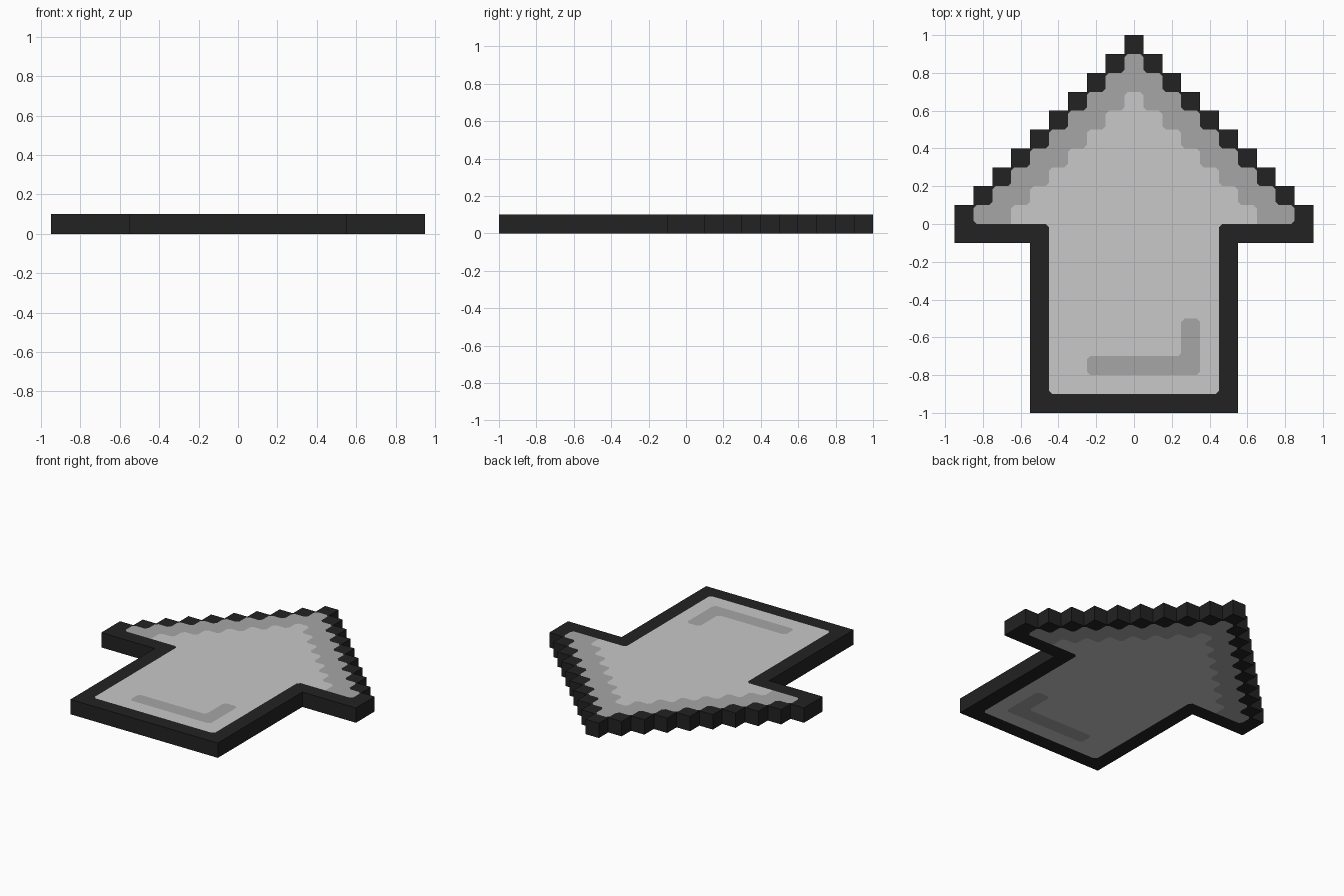
import bpy, bmesh
from mathutils import Vector

if "Cube" in bpy.data.objects:
    bpy.data.objects.remove(bpy.data.objects["Cube"])

S, H, CUT = 0.1, 0.1, 0.018      # cell size, thickness, softened colour corner
COLOURS = {
    "arrow_outline": ("near black", (0.016, 0.016, 0.016, 1)),
    "arrow_shading": ("mid grey", (0.381, 0.381, 0.381, 1)),
    "arrow_fill": ("light grey", (0.578, 0.578, 0.578, 1)),
}
DARK, MID, LIGHT = COLOURS


def part_at(c, r):
    """Part covering column c (0 is the middle) and row r (0 is the tip)."""
    a = abs(c)
    if r < 0 or r > 19:
        return None
    if r < 10:                                   # stepped arrow head
        if a > r:
            return None
        return DARK if a == r else MID if a > r - 3 else LIGHT
    if a > (9 if r == 10 else 5):                # barbs, then shaft
        return None
    if a >= 5 or r == 19:
        return DARK
    if (r == 17 and -2 <= c <= 3) or (r in (15, 16) and c == 3):
        return MID                               # L-shaped shadow mark
    return LIGHT


meshes = {name: bmesh.new() for name in COLOURS}


def face(part, pts):
    bm = meshes[part]
    bm.faces.new([bm.verts.new(p) for p in pts])


def flat(part, pts):
    """Same polygon on the top and, flipped, on the bottom."""
    face(part, [(x, y, H) for x, y in pts])
    face(part, [(x, y, 0) for x, y in reversed(pts)])


CORNERS = [(-1, -1), (1, -1), (1, 1), (-1, 1)]   # counter-clockwise
for r in range(20):
    for c in range(-9, 10):
        part = part_at(c, r)
        if not part:
            continue
        mid = Vector((c * S, 1 - (r + 0.5) * S))
        quad = [mid + Vector(k) * S / 2 for k in CORNERS]
        outline = []
        for i, (dx, dy) in enumerate(CORNERS):
            p, prev, nxt = quad[i], quad[i - 1], quad[(i + 1) % 4]
            # a colour alone at a grid corner loses that corner to the other
            around = {part_at(c + dx, r) or DARK, part_at(c, r - dy) or DARK,
                      part_at(c + dx, r - dy) or DARK}
            if len(around) == 1 and part not in around:
                a, b = p.lerp(prev, CUT / S), p.lerp(nxt, CUT / S)
                outline += [a, b]
                flat(around.pop(), [a, p, b])
            else:
                outline.append(p)
        flat(part, outline)
        # side walls only where the neighbour is empty
        for i, (dx, dy) in enumerate([(0, -1), (1, 0), (0, 1), (-1, 0)]):
            if not part_at(c + dx, r - dy):
                (ax, ay), (bx, by) = quad[i], quad[(i + 1) % 4]
                face(part, [(ax, ay, 0), (bx, by, 0), (bx, by, H), (ax, ay, H)])

# one object per colour area
for name, (mat_name, rgba) in COLOURS.items():
    bm = meshes[name]
    bmesh.ops.remove_doubles(bm, verts=bm.verts, dist=1e-4)
    me = bpy.data.meshes.new(name)
    bm.to_mesh(me)
    bm.free()
    mat = bpy.data.materials.new(mat_name)
    mat.diffuse_color = rgba
    mat.use_nodes = True
    mat.node_tree.nodes["Principled BSDF"].inputs["Base Color"].default_value = mat.diffuse_color
    me.materials.append(mat)
    bpy.context.collection.objects.link(bpy.data.objects.new(name, me))
